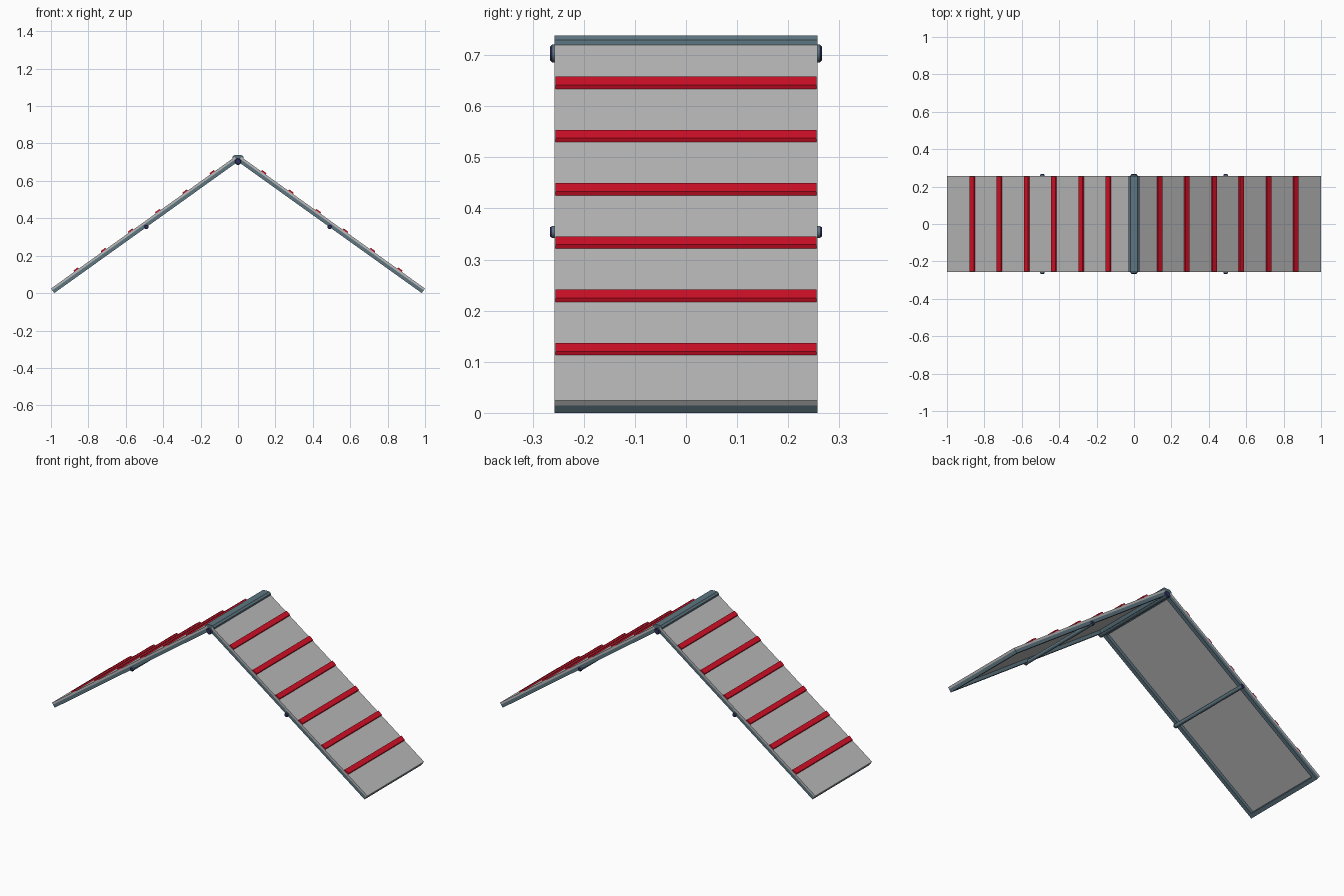
import bpy, bmesh, math
from mathutils import Matrix

if "Cube" in bpy.data.objects:
    bpy.data.objects.remove(bpy.data.objects["Cube"], do_unlink=True)


def material(name, rgb):
    m = bpy.data.materials.new(name)
    m.use_nodes = True
    m.diffuse_color = (*rgb, 1)
    m.node_tree.nodes["Principled BSDF"].inputs["Base Color"].default_value = (*rgb, 1)
    return m


GREY = material("panel grey", (0.49, 0.49, 0.49))
SLATE = material("slate metal", (0.11, 0.18, 0.22))
RED = material("slat red", (0.65, 0.005, 0.02))
NAVY = material("navy cap", (0.03, 0.03, 0.12))

ANGLE = math.radians(35.6)
CO, SI = math.cos(ANGLE), math.sin(ANGLE)
HALF = 0.257      # half the ramp depth
TOP = 1.208       # length along the slope
THICK = 0.03      # panel plus frame
PANEL = 0.012


def slope(s, n):
    """Point at distance s up the ramp and n above its surface."""
    return 1 - s * CO + n * SI, THICK * CO + s * SI + n * CO


def finish(name, bm, mat, mirror):
    bmesh.ops.recalc_face_normals(bm, faces=bm.faces)
    mesh = bpy.data.meshes.new(name)
    bm.to_mesh(mesh)
    bm.free()
    mesh.materials.append(mat)
    ob = bpy.data.objects.new(name, mesh)
    bpy.context.collection.objects.link(ob)
    if mirror:
        ob.modifiers.new("mirror", "MIRROR").use_axis[0] = True
    return ob


def prism(name, profile, y0, y1, mat, mirror=True):
    """Extrude an x-z profile along y."""
    bm = bmesh.new()
    face = bm.faces.new([bm.verts.new((x, y0, z)) for x, z in profile])
    new = bmesh.ops.extrude_face_region(bm, geom=[face])["geom"]
    verts = [v for v in new if isinstance(v, bmesh.types.BMVert)]
    bmesh.ops.translate(bm, verts=verts, vec=(0, y1 - y0, 0))
    return finish(name, bm, mat, mirror)


def slab(name, s0, s1, n0, n1, y0, y1, mat, taper=0):
    pts = [(s0, n0), (s1, n0), (s1 - taper, n1), (s0 + taper, n1)]
    return prism(name, [slope(*p) for p in pts], y0, y1, mat)


def rod(name, x, z, radius, y0, y1, mat, mirror, r2=None):
    """Round bar along y."""
    bm = bmesh.new()
    turn = Matrix.Translation((x, (y0 + y1) / 2, z)) @ Matrix.Rotation(-math.pi / 2, 4, "X")
    bmesh.ops.create_cone(bm, cap_ends=True, segments=16, radius1=radius,
                          radius2=r2 or radius, depth=y1 - y0, matrix=turn)
    ob = finish(name, bm, mat, mirror)
    bpy.ops.object.select_all(action="DESELECT")
    ob.select_set(True)
    bpy.context.view_layer.objects.active = ob
    bpy.ops.object.shade_smooth_by_angle(angle=math.radians(35))


# Walking panels
slab("ramp_panel", 0, TOP, -PANEL, 0, -HALF, HALF, GREY)

# Frame under each panel
RAIL = 0.022
for label, y in (("front", -HALF), ("back", HALF - RAIL)):
    slab(label + "_side_rail", 0, TOP, -THICK, -PANEL, y, y + RAIL, SLATE)
for label, s in (("foot", 0), ("head", TOP - RAIL)):
    slab(label + "_rail", s, s + RAIL, -THICK, -PANEL, RAIL - HALF, HALF - RAIL, SLATE)

# Grip slats
for i in range(6):
    s = 0.168 + 0.179 * i
    slab(f"slat_{i + 1}", s - 0.016, s + 0.016, 0, 0.008, -0.255, 0.255, RED, 0.002)

# Ridge cap
half_cap = [(0.019, 0.738), (0.029, 0.729), (0.029, 0.72), (0.016, 0.715)]
prism("ridge_cap", half_cap + [(-x, z) for x, z in reversed(half_cap)],
      -HALF, HALF, SLATE, mirror=False)

# Cross bars with washers and end caps
for label, x, z, r, mirror in (("ridge", 0, 0.703, 0.018, False),
                               ("middle", 0.49, 0.354, 0.012, True)):
    rod(label + "_bar", x, z, r * 0.85, -HALF, HALF, SLATE, mirror)
    for side, d in (("front", -1), ("back", 1)):
        a, b, c = HALF * d, 0.262 * d, 0.266 * d
        rod(f"{label}_{side}_washer", x, z, r, min(a, b), max(a, b), SLATE, mirror)
        r1, r2 = (r * 0.95, r * 0.75) if d > 0 else (r * 0.75, r * 0.95)
        rod(f"{label}_{side}_cap", x, z, r1, min(b, c), max(b, c), NAVY, mirror, r2)
